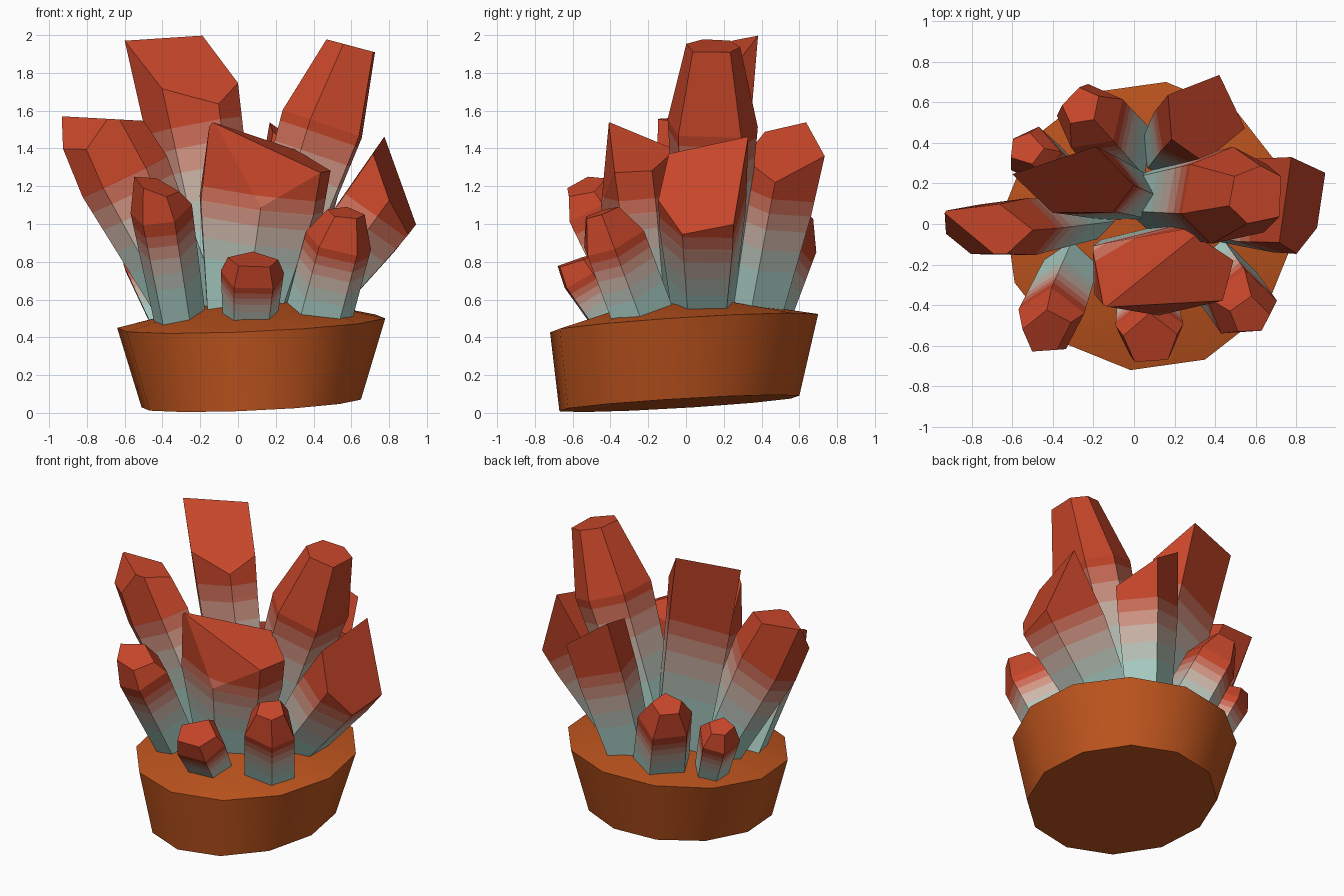
import bpy, bmesh, math
from mathutils import Vector

if "Cube" in bpy.data.objects:
    bpy.data.objects.remove(bpy.data.objects["Cube"])


def material(name, r, g, b):
    m = bpy.data.materials.new(name)
    m.diffuse_color = [(c / 255) ** 2.2 for c in (r, g, b)] + [1]
    m.use_nodes = True
    m.node_tree.nodes["Principled BSDF"].inputs["Base Color"].default_value = m.diffuse_color
    return m


CLAY = material("orange_clay", 188, 85, 35)
# crystal colours from root to tip
BANDS = [material("pale_teal", 170, 207, 197), material("sage", 184, 194, 183),
         material("greige", 204, 181, 168), material("dusty_pink", 210, 149, 132),
         material("coral", 204, 110, 90), material("red", 198, 72, 46)]
STEPS = [0.33, 0.43, 0.53, 0.61, 0.68]
HEX = (0, 60, 120, 180, 240, 300)


def finish(name, bm, mats):
    bmesh.ops.recalc_face_normals(bm, faces=bm.faces[:])
    me = bpy.data.meshes.new(name)
    bm.to_mesh(me)
    bm.free()
    for m in mats:
        me.materials.append(m)
    ob = bpy.data.objects.new(name, me)
    bpy.context.collection.objects.link(ob)
    return ob


def skin(bm, rings):
    for a, b in zip(rings, rings[1:]):
        n = len(a)
        for i in range(n):
            bm.faces.new((a[i], a[(i + 1) % n], b[(i + 1) % n], b[i]))


def slice_at(bm, point, normal, trim=False):
    bmesh.ops.bisect_plane(bm, geom=bm.verts[:] + bm.edges[:] + bm.faces[:], dist=1e-5,
                           plane_co=point, plane_no=normal, clear_outer=trim)
    if trim:
        bmesh.ops.holes_fill(bm, edges=[e for e in bm.edges if e.is_boundary])


def crystal(name, base, end, radii, shoulder, cap, flat=1.0, corners=HEX, trims=()):
    """Flared prism from base to end; its tip narrows past the shoulder and is cut by a
    slanted cap and by further trimming planes (point, normal)."""
    base, end, cap = Vector(base), Vector(end), Vector(cap).normalized()
    axis = (end - base).normalized()
    u = Vector((1, 0, 0))
    u = (u - axis * u.dot(axis)).normalized()
    v = axis.cross(u)
    bm = bmesh.new()
    rings = []
    for r, t in zip(radii, (0, shoulder, 1)):
        ring = []
        for c in corners:
            a = math.radians(c)
            p = base.lerp(end, t) + r * (u * math.cos(a) + v * math.sin(a) * flat)
            if t == 1:
                p += axis * (cap.dot(end - p) / cap.dot(axis))
            ring.append(bm.verts.new(p))
        rings.append(ring)
    skin(bm, rings)
    bm.faces.new(rings[0][::-1])
    bm.faces.new(rings[-1])
    for point, normal in trims:
        slice_at(bm, point, Vector(normal).normalized(), True)
    # colour bands across the axis
    length = max((w.co - base).dot(axis) for w in bm.verts)
    for s in STEPS:
        slice_at(bm, base + axis * length * s, axis)
    for f in bm.faces:
        t = (f.calc_center_median() - base).dot(axis) / length
        f.material_index = sum(t > s for s in STEPS)
    return finish(name, bm, BANDS)


# tilted round base with a low domed top: centre, radii in x and y, slope in y
bm = bmesh.new()
rings = []
for cx, cy, cz, rx, ry, slope in ((0.07, -0.035, 0.05, 0.585, 0.64, 0.06),
                                  (0.07, -0.01, 0.475, 0.715, 0.715, 0.063),
                                  (0.10, 0.0, 0.58, 0.28, 0.28, 0.01)):
    ring = []
    for i in range(12):
        a = math.radians(23 + 30 * i)
        x, y = rx * math.cos(a), ry * math.sin(a)
        ring.append(bm.verts.new((cx + x, cy + y, cz + 0.043 * x + slope * y)))
    rings.append(ring)
skin(bm, rings)
bm.faces.new(rings[0][::-1])
bm.faces.new(rings[-1])
pot = finish("round_base", bm, [CLAY])
bpy.context.view_layer.objects.active = pot
pot.select_set(True)
bpy.ops.object.shade_smooth_by_angle(angle=math.radians(40))

# tall crystals
crystal("tall_left_crystal", (-0.03, 0.13, 0.45), (-0.30, 0.22, 1.86),
        (0.20, 0.255, 0.275), 0.7, (0.19, -0.71, 0.68), flat=0.64,
        corners=(-7, 60, 174, 242, 303))
crystal("tall_right_crystal", (0.10, 0.12, 0.45), (0.61, 0.14, 1.94),
        (0.17, 0.26, 0.155), 0.72, (0.26, 0.0, 0.97), flat=0.95,
        corners=(-45, 40, 85, 140, 200, 250))
crystal("left_crystal", (-0.20, 0.02, 0.42), (-0.75, -0.03, 1.56),
        (0.15, 0.25, 0.22), 0.73, (0.05, 0.0, 0.9), flat=0.62,
        corners=(0, 70, 135, 190, 240, 300),
        trims=[((-0.87, 0.02, 1.60), (-0.6, -0.75, 0.42))])
crystal("front_crystal", (0.02, -0.14, 0.45), (0.15, -0.26, 1.43),
        (0.21, 0.36, 0.37), 0.66, (0.42, -0.16, 0.88), flat=0.64,
        corners=(15, 70, 150, 212, 272, 325),
        trims=[((-0.14, -0.41, 1.54), (-0.40, 0.75, 0.60)),
               ((-0.14, -0.41, 1.54), (0.02, -0.15, 0.025))])
crystal("right_crystal", (0.24, 0.11, 0.42), (0.82, 0.12, 1.23),
        (0.17, 0.26, 0.27), 0.7, (0.88, -0.20, 0.35),
        corners=(30, 130, 232, 280, 330))
crystal("back_right_crystal", (0.17, 0.34, 0.42), (0.35, 0.53, 1.38),
        (0.15, 0.215, 0.225), 0.7, (0.60, -0.13, 0.78), flat=0.95,
        corners=(-7, 73, 160, 218, 272))

# short outer crystals
crystal("front_left_crystal", (-0.30, -0.20, 0.44), (-0.43, -0.53, 1.20),
        (0.14, 0.17, 0.115), 0.82, (0.35, -0.35, 0.9),
        corners=(15, 90, 165, 235, 295))
crystal("front_right_crystal", (0.40, -0.21, 0.42), (0.57, -0.45, 1.06),
        (0.18, 0.18, 0.10), 0.76, (0.1, -0.3, 0.9), corners=(0, 85, 165, 235, 305))
crystal("small_front_crystal", (0.06, -0.33, 0.42), (0.08, -0.57, 0.81),
        (0.14, 0.17, 0.135), 0.8, (0.05, -0.3, 0.9), corners=(10, 90, 170, 235, 310))
crystal("back_left_crystal", (-0.04, 0.33, 0.43), (-0.26, 0.58, 1.06),
        (0.19, 0.18, 0.10), 0.78, (-0.3, 0.3, 0.9), corners=(25, 95, 170, 235, 310))
crystal("small_left_crystal", (-0.34, 0.24, 0.42), (-0.53, 0.37, 0.90),
        (0.11, 0.14, 0.085), 0.8, (-0.1, 0.3, 0.9), corners=(0, 80, 140, 210, 290))
